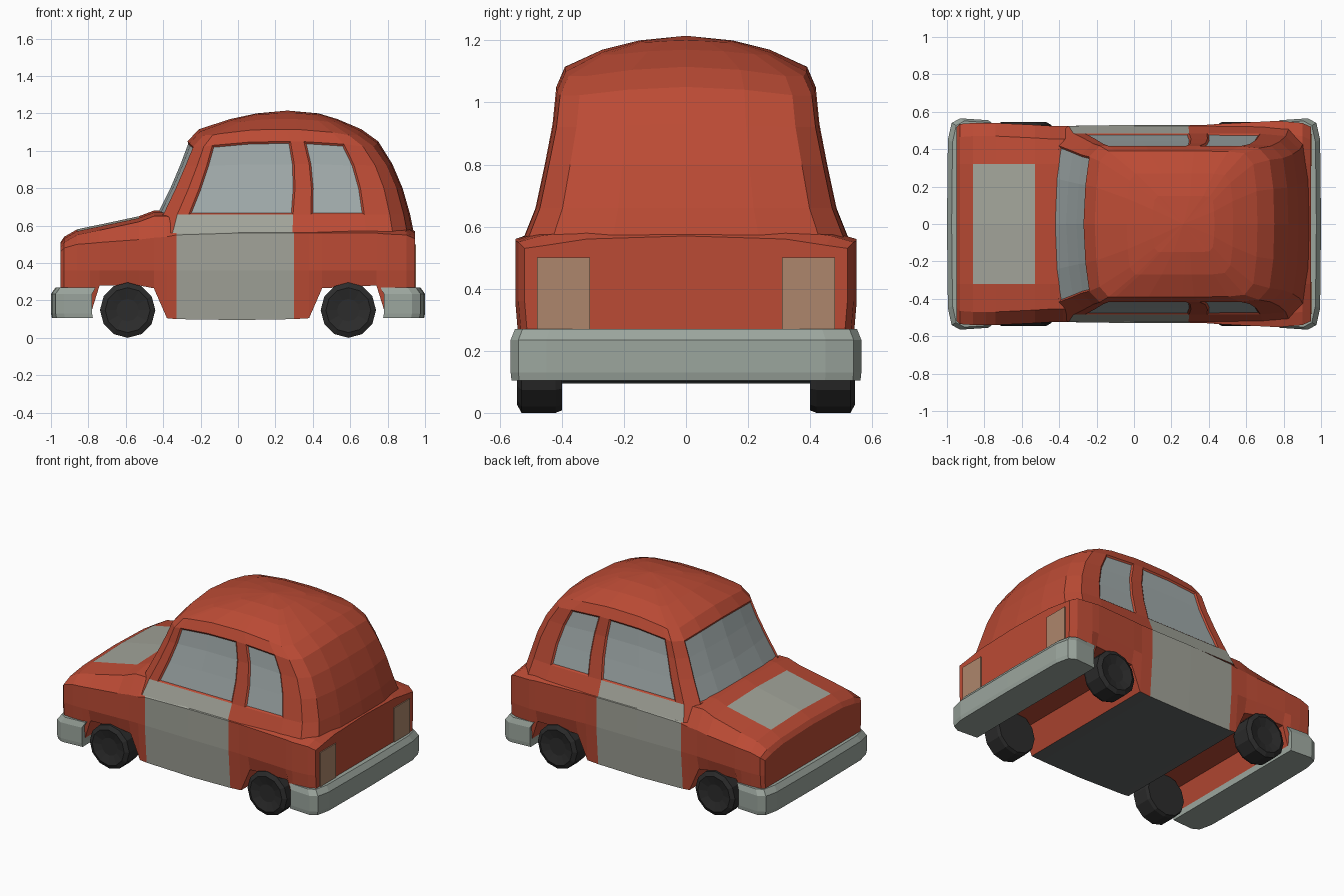
import bpy, bmesh
from mathutils import Vector

if "Cube" in bpy.data.objects:
    bpy.data.objects.remove(bpy.data.objects["Cube"])


def mat(name, r, g, b):
    m = bpy.data.materials.new(name)
    m.diffuse_color = (r, g, b, 1)
    m.use_nodes = True
    m.node_tree.nodes["Principled BSDF"].inputs["Base Color"].default_value = m.diffuse_color
    return m


RED = mat("red_paint", 0.5, 0.07, 0.035)
PALE = mat("pale_panel", 0.36, 0.37, 0.32)
GLASS = mat("window_glass", 0.36, 0.41, 0.41)
CHROME = mat("bumper_grey", 0.33, 0.38, 0.34)
DARK = mat("rubber", 0.025, 0.025, 0.025)
UNDER = mat("underside", 0.12, 0.13, 0.13)
LAMP = mat("tail_lamp", 0.42, 0.24, 0.15)


def finish(bm, name, mats):
    bmesh.ops.recalc_face_normals(bm, faces=bm.faces)
    me = bpy.data.meshes.new(name)
    bm.to_mesh(me)
    bm.free()
    ob = bpy.data.objects.new(name, me)
    for m in mats:
        me.materials.append(m)
    bpy.context.collection.objects.link(ob)
    return ob


def loft(rings):
    """Skin closed rings of equal length and cap both ends."""
    bm = bmesh.new()
    vs = [[bm.verts.new(p) for p in r] for r in rings]
    n = len(rings[0])
    for a, b in zip(vs, vs[1:]):
        for i in range(n):
            j = (i + 1) % n
            bm.faces.new((a[i], a[j], b[j], b[i]))
    ends = [bm.faces.new(vs[0]), bm.faces.new(vs[-1])]
    bmesh.ops.recalc_face_normals(bm, faces=bm.faces)
    return bm, ends


def mirror_y(half):
    """Complete a half outline whose first and last points lie on y = 0."""
    return half + [(x, -y, z) for x, y, z in half[-2:0:-1]]


# Lower body: x, bottom, shoulder, top, half width
stations = [
    (-0.95, 0.12, 0.46, 0.50, 0.515), (-0.93, 0.12, 0.48, 0.53, 0.535),
    (-0.86, 0.12, 0.50, 0.57, 0.54), (-0.79, 0.12, 0.505, 0.585, 0.54),
    (-0.74, 0.28, 0.51, 0.595, 0.54), (-0.53, 0.28, 0.525, 0.64, 0.53),
    (-0.45, 0.265, 0.535, 0.67, 0.525), (-0.38, 0.105, 0.54, 0.67, 0.525),
    (-0.33, 0.10, 0.55, 0.65, 0.525), (0.0, 0.095, 0.56, 0.62, 0.53),
    (0.30, 0.10, 0.56, 0.61, 0.53), (0.38, 0.105, 0.56, 0.61, 0.53),
    (0.45, 0.265, 0.56, 0.61, 0.535), (0.74, 0.28, 0.56, 0.60, 0.55),
    (0.79, 0.12, 0.555, 0.60, 0.55), (0.90, 0.12, 0.55, 0.59, 0.54),
    (0.945, 0.12, 0.53, 0.56, 0.52),
]
rings = []
for x, b, s, t, w in stations:
    rings.append(mirror_y([(x, 0, b), (x, w - 0.02, b), (x, w, 0.36), (x, w, s),
                           (x, w - 0.07, t - 0.02), (x, 0.32, t), (x, 0, t + 0.01)]))
bm, ends = loft(rings)
for f in bm.faces:
    c = f.calc_center_median()
    if f.normal.z < -0.9 and abs(c.x) < 0.38:
        f.material_index = 2
    elif -0.33 < c.x < 0.30 and abs(c.y) > 0.4 and f not in ends:
        f.material_index = 1
    elif -0.86 < c.x < -0.53 and abs(c.y) < 0.25 and f.normal.z > 0.5:
        f.material_index = 1
finish(bm, "lower_body", [RED, PALE, UNDER])

# Cabin: z, front x, back x, half width, drop of the corners (arches the roof line)
levels = [
    (0.56, -0.47, 0.94, 0.525, 0), (0.66, -0.44, 0.92, 0.485, 0),
    (0.80, -0.37, 0.88, 0.455, 0), (0.93, -0.315, 0.825, 0.43, 0.015),
    (1.05, -0.27, 0.75, 0.418, 0.045), (1.115, -0.21, 0.66, 0.39, 0.05),
    (1.17, -0.04, 0.53, 0.27, 0.025), (1.20, 0.10, 0.43, 0.15, 0.01),
]
# fraction of length, fraction of half width
plan = [(0, 0), (0.01, 0.5), (0.03, 0.86), (0.085, 1), (0.13, 1), (0.33, 1), (0.54, 1),
        (0.61, 1), (0.82, 0.995), (0.92, 0.97), (0.975, 0.82), (0.995, 0.45), (1, 0)]
rings = [mirror_y([(a + (b - a) * u, w * v, z - d * v * v * abs(2 * u - 1) ** 2.5)
                   for u, v in plan]) for z, a, b, w, d in levels]
bm, ends = loft(rings)
n = 2 * len(plan) - 2
bm.faces.ensure_lookup_table()
panes = {"door": [], "rear": [], "screen": []}
for k in range(len(levels) - 1):
    for i in range(n):
        f = bm.faces[k * n + i]
        seg = i if i < n // 2 else n - 1 - i
        if k == 0 and seg in (3, 4, 5):
            f.material_index = 1
        elif 1 <= k <= 3:
            if seg in (4, 5):
                panes["door"].append(f)
            elif seg == 7:
                panes["rear"].append(f)
            elif seg in (0, 1):
                panes["screen"].append(f)
for faces in panes.values():
    bmesh.ops.inset_region(bm, faces=faces, thickness=0.01, depth=-0.008,
                           use_even_offset=True)
    for f in faces:
        f.material_index = 2
# Crown of the roof
apex = bmesh.ops.poke(bm, faces=[ends[1]])["verts"][0]
apex.co.z = 1.215
finish(bm, "cabin", [RED, PALE, GLASS])

# Bumpers wrapping round both ends
for name, s in (("front_bumper", -1), ("rear_bumper", 1)):
    outline = [(0.78, 0), (0.78, 0.555), (0.93, 0.565), (0.975, 0.54), (0.995, 0.45), (1.0, 0)]
    rings = [mirror_y([(s * x * k, y * k, z) for x, y in outline])
             for z, k in ((0.105, 0.995), (0.13, 1.0), (0.235, 1.0), (0.27, 0.975))]
    bm, ends = loft(rings)
    finish(bm, name, [CHROME])

# Wheels
for fx, x in (("front", -0.59), ("rear", 0.59)):
    for side, s in (("right", -1), ("left", 1)):
        outer = [(0.40, 0.14), (0.42, 0.148), (0.53, 0.148), (0.545, 0.12), (0.53, 0.06)]
        bm = bmesh.new()
        prev = None
        for y, r in outer:
            ring = bmesh.ops.create_circle(bm, segments=12, radius=r)["verts"]
            for v in ring:
                v.co = Vector((x + v.co.x, s * y, 0.148 + v.co.y))
            if prev is None:
                bm.faces.new(ring)
            else:
                for i in range(12):
                    j = (i + 1) % 12
                    bm.faces.new((prev[i], prev[j], ring[j], ring[i]))
            prev = ring
        bm.faces.new(prev)
        finish(bm, f"{fx}_{side}_wheel", [DARK])

# Tail lamps, almost flush with the back panel
for side, s in (("right", -1), ("left", 1)):
    rings = [[(x, s * y, z) for y, z in ((0.31, 0.26), (0.48, 0.26), (0.48, 0.50), (0.31, 0.50))]
             for x in (0.92, 0.952)]
    bm, ends = loft(rings)
    finish(bm, f"{side}_tail_lamp", [LAMP])
